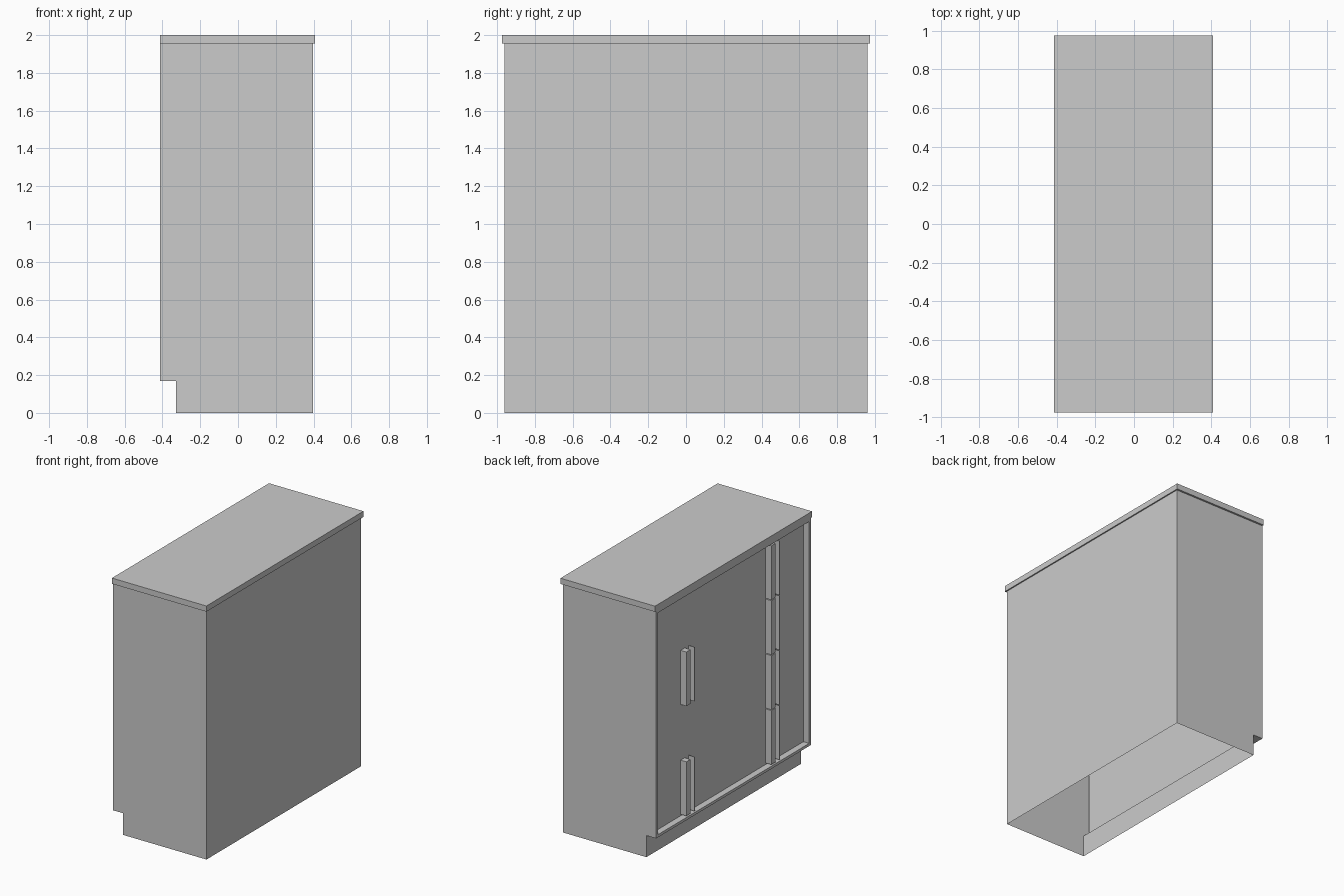
import bpy, bmesh
from mathutils import Vector

if "Cube" in bpy.data.objects:
    bpy.data.objects.remove(bpy.data.objects["Cube"])


def finish(bm, name):
    bmesh.ops.recalc_face_normals(bm, faces=bm.faces)
    mesh = bpy.data.meshes.new(name)
    bm.to_mesh(mesh)
    bm.free()
    obj = bpy.data.objects.new(name, mesh)
    bpy.context.collection.objects.link(obj)
    return obj


def box(name, lo, hi):
    bm = bmesh.new()
    bmesh.ops.create_cube(bm, size=1)
    for v in bm.verts:
        v.co = Vector([a + (b - a) * (c + 0.5) for a, b, c in zip(lo, hi, v.co)])
    return finish(bm, name)


FRONT, BACK, HALF, TOP = -0.413, 0.398, 0.96, 1.955
KICK_X, KICK_Z = -0.328, 0.17
FRAME, DEPTH = 0.03, 0.05

# Cabinet shell: side profile with toe kick, extruded along y
bm = bmesh.new()
profile = [(KICK_X, 0), (BACK, 0), (BACK, TOP), (FRONT, TOP), (FRONT, KICK_Z), (KICK_X, KICK_Z)]
face = bm.faces.new([bm.verts.new((x, -HALF, z)) for x, z in profile])
ext = bmesh.ops.extrude_face_region(bm, geom=[face])
bmesh.ops.translate(bm, vec=(0, 2 * HALF, 0),
                    verts=[g for g in ext["geom"] if isinstance(g, bmesh.types.BMVert)])
bmesh.ops.recalc_face_normals(bm, faces=bm.faces)
# Recessed front panel inside a narrow frame
panel = min(bm.faces, key=lambda f: f.calc_center_median().x)
bmesh.ops.inset_region(bm, faces=[panel], thickness=FRAME)
ext = bmesh.ops.extrude_face_region(bm, geom=[panel])
bmesh.ops.translate(bm, vec=(DEPTH, 0, 0),
                    verts=[g for g in ext["geom"] if isinstance(g, bmesh.types.BMVert)])
if panel.is_valid:
    bmesh.ops.delete(bm, geom=[panel], context="FACES_ONLY")
# Open underside
floor = [f for f in bm.faces if all(abs(v.co.z) < 1e-5 for v in f.verts)]
bmesh.ops.delete(bm, geom=floor, context="FACES_ONLY")
finish(bm, "cabinet_body")

# Worktop
box("worktop", (-0.413, -0.975, TOP), (0.408, 0.975, 2.0))

# Handles: a grip block and a thin flange with a finger gap between them
Z0 = KICK_Z + FRAME
STEP = (TOP - FRAME - Z0) / 4
PANEL_X = FRONT + DEPTH


def handle(name, y, row):
    lo, hi = Z0 + row * STEP + 0.003, Z0 + (row + 1) * STEP - 0.003
    box(name + "_grip", (FRONT, y - 0.05, lo), (PANEL_X, y, hi))
    box(name + "_flange", (FRONT, y - 0.104, lo), (PANEL_X, y - 0.1, hi))


for row in range(4):
    handle(f"drawer_handle_{row + 1}", -0.47, row)
for row in (0, 2):
    handle(f"door_handle_{row // 2 + 1}", 0.585, row)
